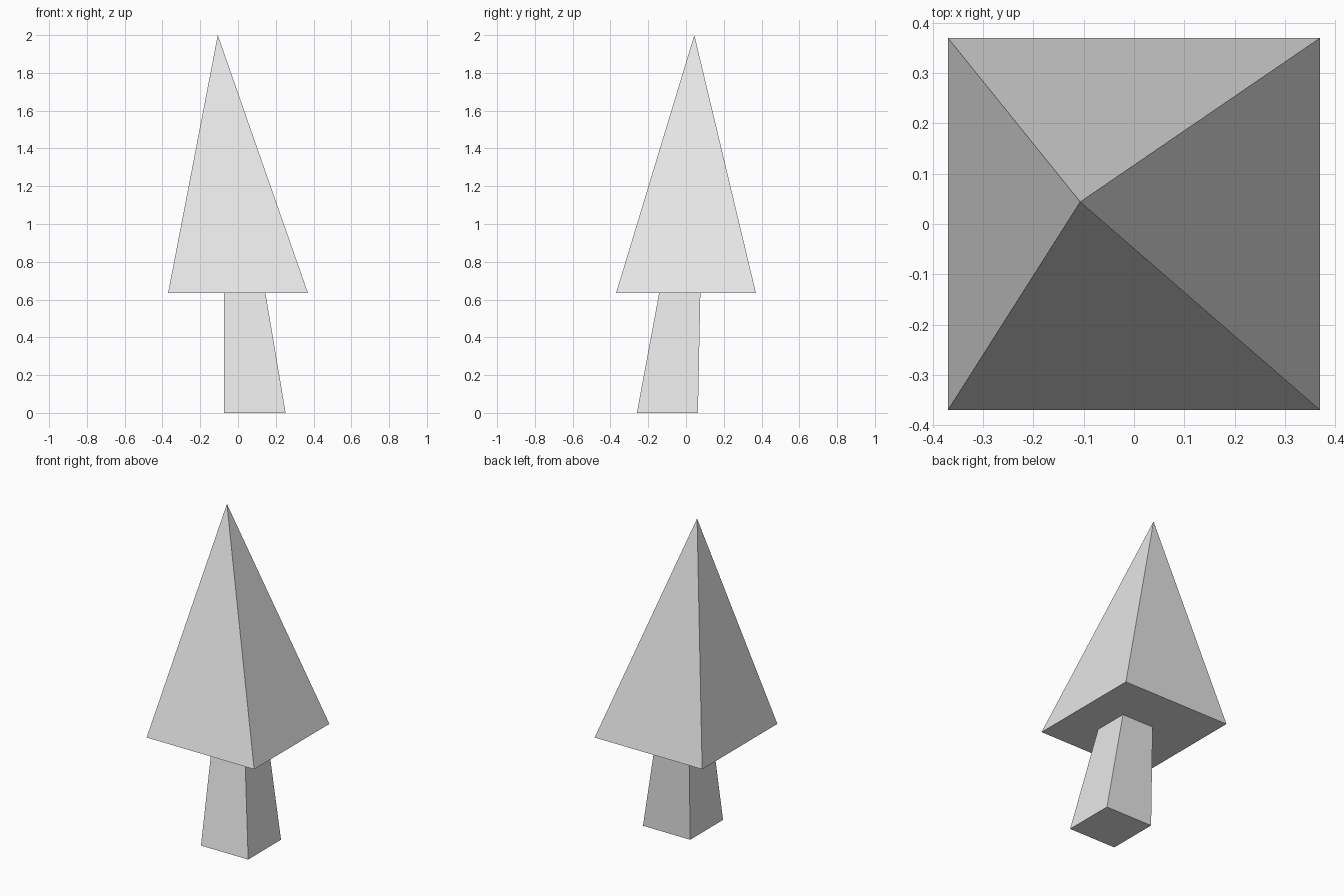
import bpy
import bmesh

cube = bpy.data.objects.get("Cube")
if cube:
    bpy.data.objects.remove(cube, do_unlink=True)

grey = bpy.data.materials.new("plain grey")
grey.use_nodes = True
colour = (0.8, 0.8, 0.8, 1.0)
grey.diffuse_color = colour
grey.node_tree.nodes["Principled BSDF"].inputs["Base Color"].default_value = colour


def square(bm, x0, x1, y0, y1, z):
    """Four corners of a level rectangle."""
    return [bm.verts.new((x, y, z)) for x, y in ((x0, y0), (x1, y0), (x1, y1), (x0, y1))]


def finish(bm, name):
    bmesh.ops.recalc_face_normals(bm, faces=bm.faces)
    mesh = bpy.data.meshes.new(name)
    bm.to_mesh(mesh)
    bm.free()
    mesh.materials.append(grey)
    obj = bpy.data.objects.new(name, mesh)
    bpy.context.collection.objects.link(obj)
    return obj


CROWN_BASE = 0.635

# Trunk: a leaning, tapered square post
bm = bmesh.new()
low = square(bm, -0.073, 0.252, -0.26, 0.063, 0)
high = square(bm, -0.073, 0.145, -0.142, 0.076, CROWN_BASE)
bm.faces.new(low)
bm.faces.new(high)
for i in range(4):
    j = (i + 1) % 4
    bm.faces.new((low[i], low[j], high[j], high[i]))
finish(bm, "trunk")

# Crown: a square pyramid with an off-centre tip
bm = bmesh.new()
base = square(bm, -0.37, 0.37, -0.37, 0.37, CROWN_BASE)
tip = bm.verts.new((-0.107, 0.044, 2))
bm.faces.new(base)
for i in range(4):
    bm.faces.new((base[i], base[(i + 1) % 4], tip))
finish(bm, "crown")
